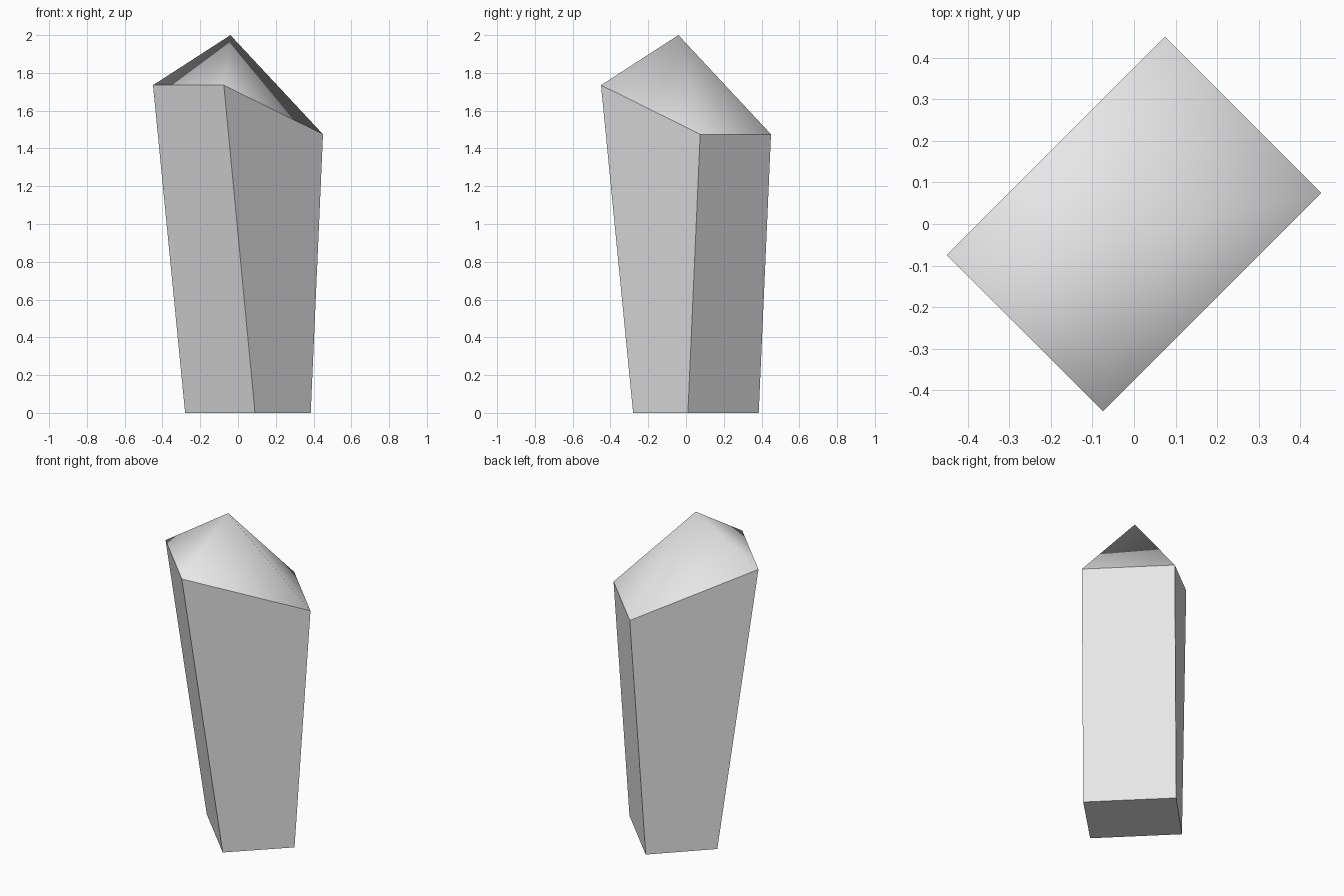
import bpy
import bmesh

cube = bpy.data.objects.get("Cube")
if cube:
    bpy.data.objects.remove(cube, do_unlink=True)

stone = bpy.data.materials.new("pale_grey_stone")
stone.use_nodes = True
grey = (0.8, 0.8, 0.8, 1)
stone.diffuse_color = grey
stone.node_tree.nodes["Principled BSDF"].inputs["Base Color"].default_value = grey

# Leaning shaft: square-cut foot, slanted shoulder, off-centre tip
foot = [(-0.28, 0.09, 0), (0.09, -0.28, 0), (0.385, 0.01, 0), (0.01, 0.385, 0)]
shoulder = [(-0.45, -0.075, 1.735), (-0.075, -0.45, 1.735),
            (0.45, 0.075, 1.475), (0.075, 0.45, 1.475)]
tip = (-0.04, -0.04, 2)

bm = bmesh.new()
low = [bm.verts.new(p) for p in foot]
high = [bm.verts.new(p) for p in shoulder]
peak = bm.verts.new(tip)

# Flat base and walls, smooth pointed cap with a sharp rim
bm.faces.new(low[::-1])
for i in range(4):
    j = (i + 1) % 4
    bm.faces.new((low[i], low[j], high[j], high[i]))
    bm.faces.new((high[i], high[j], peak)).smooth = True
    bm.edges.get((high[i], high[j])).smooth = False

mesh = bpy.data.meshes.new("crystal_shard")
bm.to_mesh(mesh)
bm.free()
mesh.materials.append(stone)
shard = bpy.data.objects.new("crystal_shard", mesh)
bpy.context.collection.objects.link(shard)
